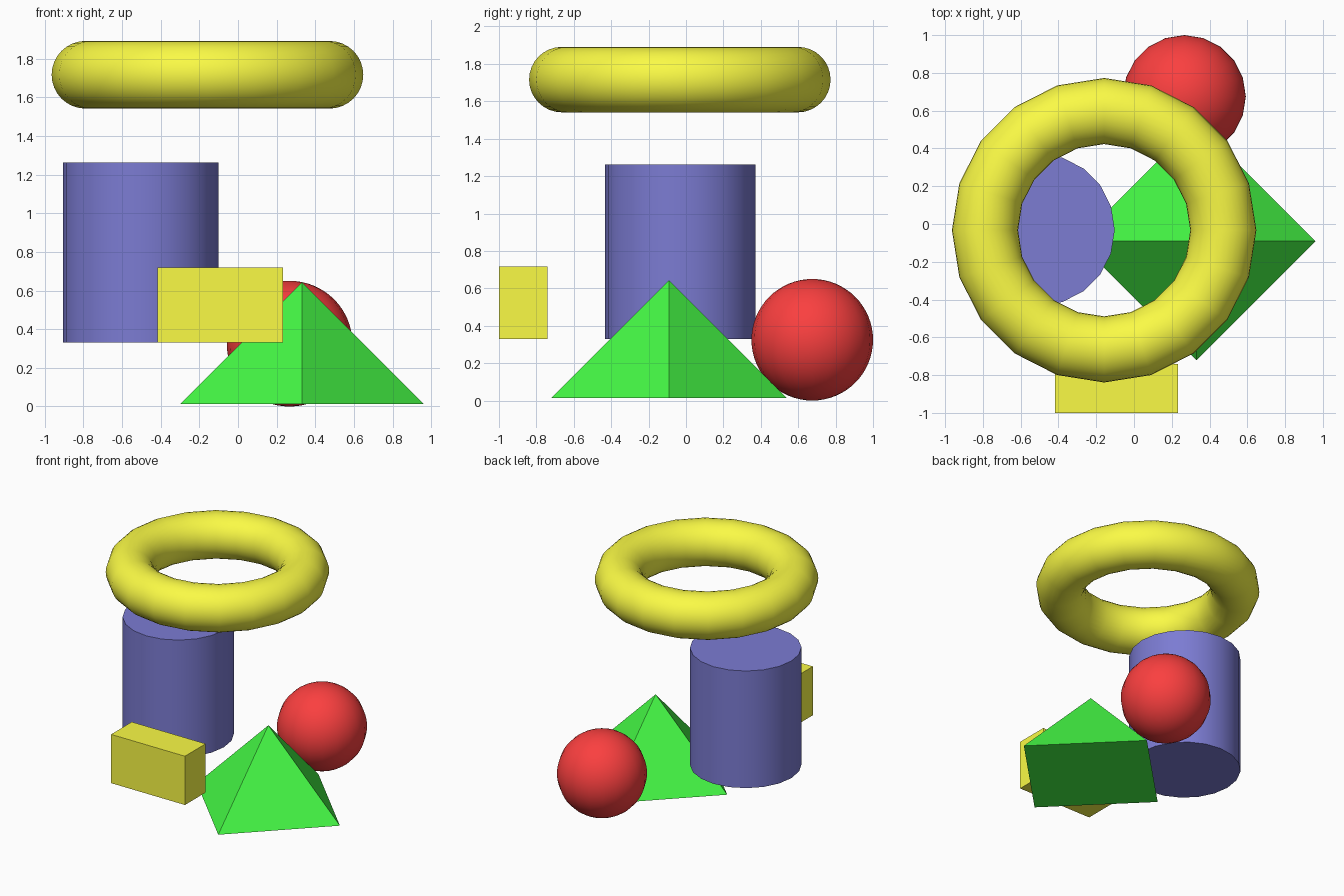
import bpy
import math

if "Cube" in bpy.data.objects:
    bpy.data.objects.remove(bpy.data.objects["Cube"])


def material(name, rgb):
    m = bpy.data.materials.new(name)
    m.diffuse_color = (*rgb, 1.0)
    m.use_nodes = True
    m.node_tree.nodes["Principled BSDF"].inputs["Base Color"].default_value = m.diffuse_color
    return m


YELLOW = material("yellow", (0.96, 0.96, 0.06))
BLUE = material("blue", (0.20, 0.20, 0.65))
RED = material("red", (0.96, 0.05, 0.05))
GREEN = material("green", (0.06, 0.96, 0.06))


def finish(name, mat, smooth=False):
    ob = bpy.context.object
    ob.name = name
    ob.data.materials.append(mat)
    if smooth:
        bpy.ops.object.shade_smooth_by_angle(angle=math.radians(40))
    return ob


add = bpy.ops.mesh

# Floating ring
add.primitive_torus_add(major_segments=20, minor_segments=32, major_radius=0.631,
                        minor_radius=0.175, location=(-0.158, -0.033, 1.716))
finish("ring", YELLOW, True)

# Upright cylinder
add.primitive_cylinder_add(vertices=20, radius=0.402, depth=0.932,
                           location=(-0.504, -0.031, 0.796))
finish("cylinder", BLUE, True)

# Ball: few segments around, many rings
add.primitive_uv_sphere_add(segments=20, ring_count=32, radius=0.325,
                            location=(0.267, 0.675, 0.325))
finish("ball", RED, True)

# Square pyramid turned corner-on to the front
add.primitive_cone_add(vertices=4, radius1=0.63, radius2=0, depth=0.63,
                       location=(0.331, -0.091, 0.328))
finish("pyramid", GREEN)

# Box at the front
add.primitive_cube_add(size=1, location=(-0.092, -0.87, 0.524))
box = finish("box", YELLOW)
box.scale = (0.65, 0.26, 0.388)
